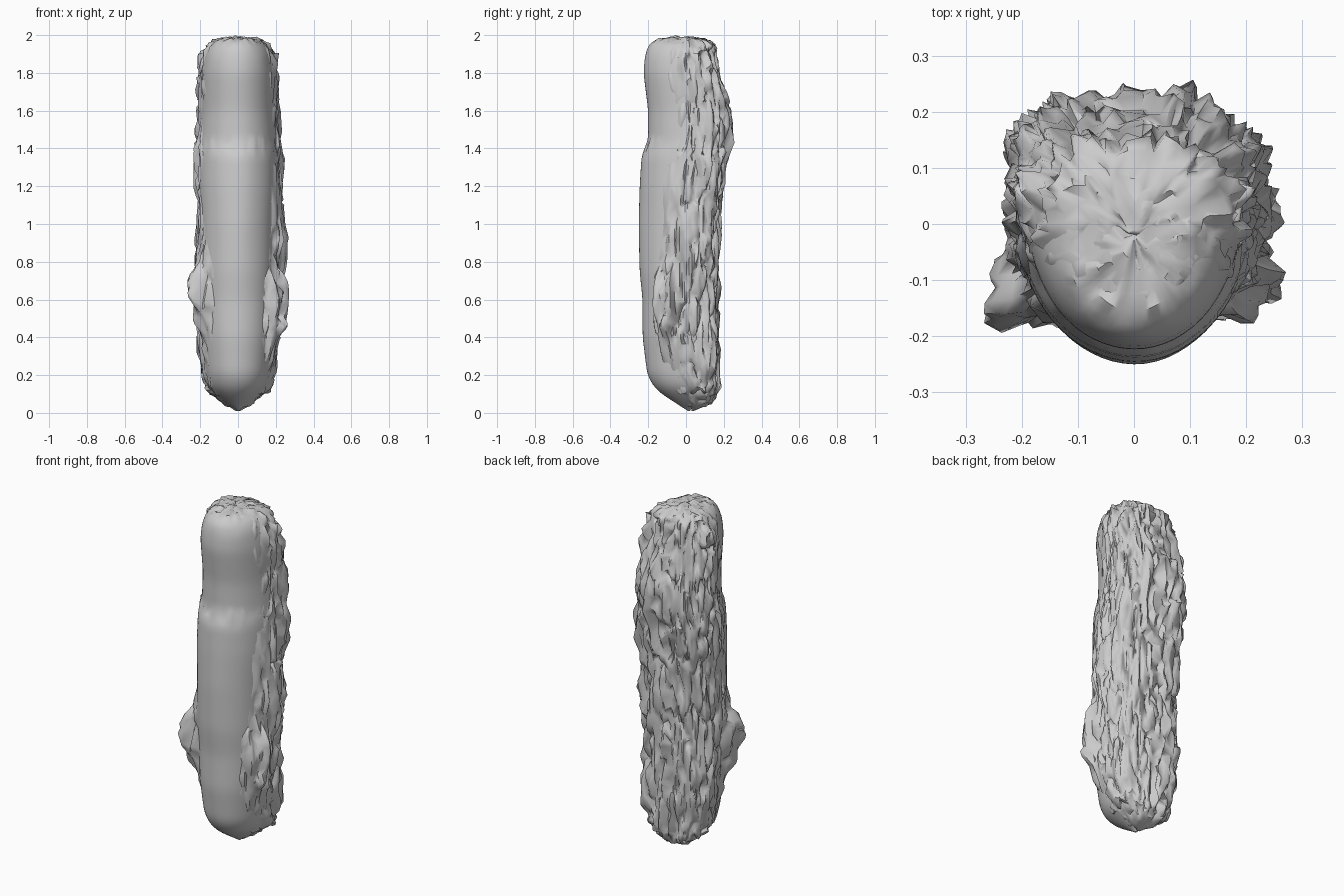
import bpy, bmesh, math
from mathutils import Vector, noise

cube = bpy.data.objects.get("Cube")
if cube:
    bpy.data.objects.remove(cube)

stone = bpy.data.materials.new("plain_grey")
stone.use_nodes = True
GREY = (0.6, 0.6, 0.6, 1)
stone.diffuse_color = GREY
stone.node_tree.nodes["Principled BSDF"].inputs["Base Color"].default_value = GREY

# Body profile: height, half width, front depth, back depth
PROFILE = [
    (0.01, 0.01, 0.01, 0.04), (0.05, 0.08, -0.05, 0.13), (0.09, 0.125, -0.115, 0.16),
    (0.13, 0.165, -0.165, 0.165), (0.2, 0.185, -0.205, 0.165), (0.4, 0.205, -0.23, 0.165),
    (0.6, 0.21, -0.23, 0.16), (0.75, 0.215, -0.245, 0.165), (1, 0.215, -0.25, 0.17),
    (1.2, 0.225, -0.245, 0.19), (1.37, 0.225, -0.235, 0.21), (1.43, 0.22, -0.2, 0.22),
    (1.6, 0.21, -0.2, 0.215), (1.8, 0.205, -0.225, 0.175), (1.9, 0.19, -0.215, 0.155),
    (1.95, 0.165, -0.2, 0.14), (1.98, 0.12, -0.16, 0.1), (1.99, 0.01, -0.03, -0.01),
]


def rows(spacing):
    """Profile rows at an even spacing along the outline, with rounded corners."""
    result = []
    for a, b in zip(PROFILE, PROFILE[1:]):
        count = max(2, round(math.hypot(b[0] - a[0], b[1] - a[1]) / spacing))
        for i in range(count):
            result.append([p + (q - p) * i / count for p, q in zip(a, b)])
    result.append(list(PROFILE[-1]))
    for _ in range(2):
        inner = [[(p + 2 * q + r) / 4 for p, q, r in zip(*trio)]
                 for trio in zip(result, result[1:], result[2:])]
        result = [result[0], *inner, result[-1]]
    return result


def section(angle, width, front, back):
    """Round at the front, squarer at the back."""
    c, s = math.cos(angle), math.sin(angle)
    mid = front + (back - front) * 0.66
    power = 0.7 if s > 0 else 1
    x = width * math.copysign(abs(c) ** power, c)
    y = mid + (back - mid) * s ** power if s > 0 else mid + (mid - front) * s
    return Vector((x, y, 0))


def loft(name, sides, spacing, shape):
    bm = bmesh.new()
    rings = []
    for row in rows(spacing):
        rings.append([bm.verts.new(shape(math.tau * i / sides, *row)) for i in range(sides)])
    for low, high in zip(rings, rings[1:]):
        for i in range(sides):
            j = (i + 1) % sides
            bm.faces.new((low[i], low[j], high[j], high[i]))
    bm.faces.new(rings[0][::-1])
    bm.faces.new(rings[-1])
    mesh = bpy.data.meshes.new(name)
    bm.to_mesh(mesh)
    bm.free()
    mesh.materials.append(stone)
    obj = bpy.data.objects.new(name, mesh)
    bpy.context.collection.objects.link(obj)
    bpy.ops.object.select_all(action="DESELECT")
    obj.select_set(True)
    bpy.context.view_layer.objects.active = obj
    bpy.ops.object.shade_smooth_by_angle(angle=math.radians(40))
    return obj


def streak(p, across, along):
    return noise.noise(Vector((p.x * across, p.y * across, p.z * along)))


def bell(value, centre, spread):
    return math.exp(-((value - centre) / spread) ** 2)


def core_shape(angle, z, width, front, back):
    p = section(angle, max(width - 0.015, 0.005), front, max(back - 0.04, front + 0.01))
    p.z = z
    # ragged lip across the front ledge
    p.z += 0.05 * streak(p, 30, 0) * bell(z, 1.42, 0.05)
    # shallow lengthwise ripples
    p *= 1 + 0.03 * streak(p, 9, 1.5) * (0.2 < z < 1.9) * Vector((p.x, p.y)).length
    # pitted crown
    if z > 1.93:
        p.z += 0.02 * streak(p, 32, 0) * bell(z, 1.98, 0.03)
    return p


def bark_shape(angle, z, width, front, back):
    p = section(angle, width, min(front + 0.035, back - 0.01), back)
    p.z = z
    out = Vector((p.x, p.y, 0)).normalized()
    # ragged side flaps low down, leaning forward
    turn = math.atan2(p.y, abs(p.x))
    peak = 0.54 if p.x > 0 else 0.62
    flap = 0.085 * bell(z, peak, 0.19) * bell(turn, -0.52, 0.36)
    flap *= 1 + 0.7 * streak(p, 24, 7)
    # swelling higher up on the left side
    swell = 0.03 * bell(z, 0.95, 0.25) * bell(turn, 0, 0.5) * (p.x > 0)
    # two shoulders on the back
    hump = 0.018 * bell(z, 1.5, 0.2) * bell(abs(p.x), 0.1, 0.06) * (p.y > 0)
    # long vertical flakes, weak on the front and at the crown
    side = 0.3 + 0.7 * min(1, max(0, 0.8 + math.sin(angle)))
    rough = min(1, side + flap * 9) * min(1, width / 0.17)
    wear = 0.02 * streak(p, 11, 3) + 0.024 * streak(p, 30, 7) + 0.022 * streak(p, 55, 11)
    # deep splits between the flakes
    split = 0.03 * max(0, 1 - 7 * abs(streak(p + Vector((3, 5, 2)), 20, 5)))
    # hooked edges drag the flakes along the height
    p.z += 0.06 * rough * streak(p, 28, 6) * (0.1 < z < 1.9)
    if z > 1.93 or z < 0.12:
        p.z += 0.016 * streak(p, 35, 0) * (z > 0.03)
    return p + out * (flap + swell + hump + rough * (wear - split + 0.004))


loft("smooth_core", 64, 0.025, core_shape)
bark = loft("rough_bark", 130, 0.018, bark_shape)

# Irregular broken facets on the bark
chip = bark.modifiers.new("chipped_facets", "DECIMATE")
chip.ratio = 0.3
